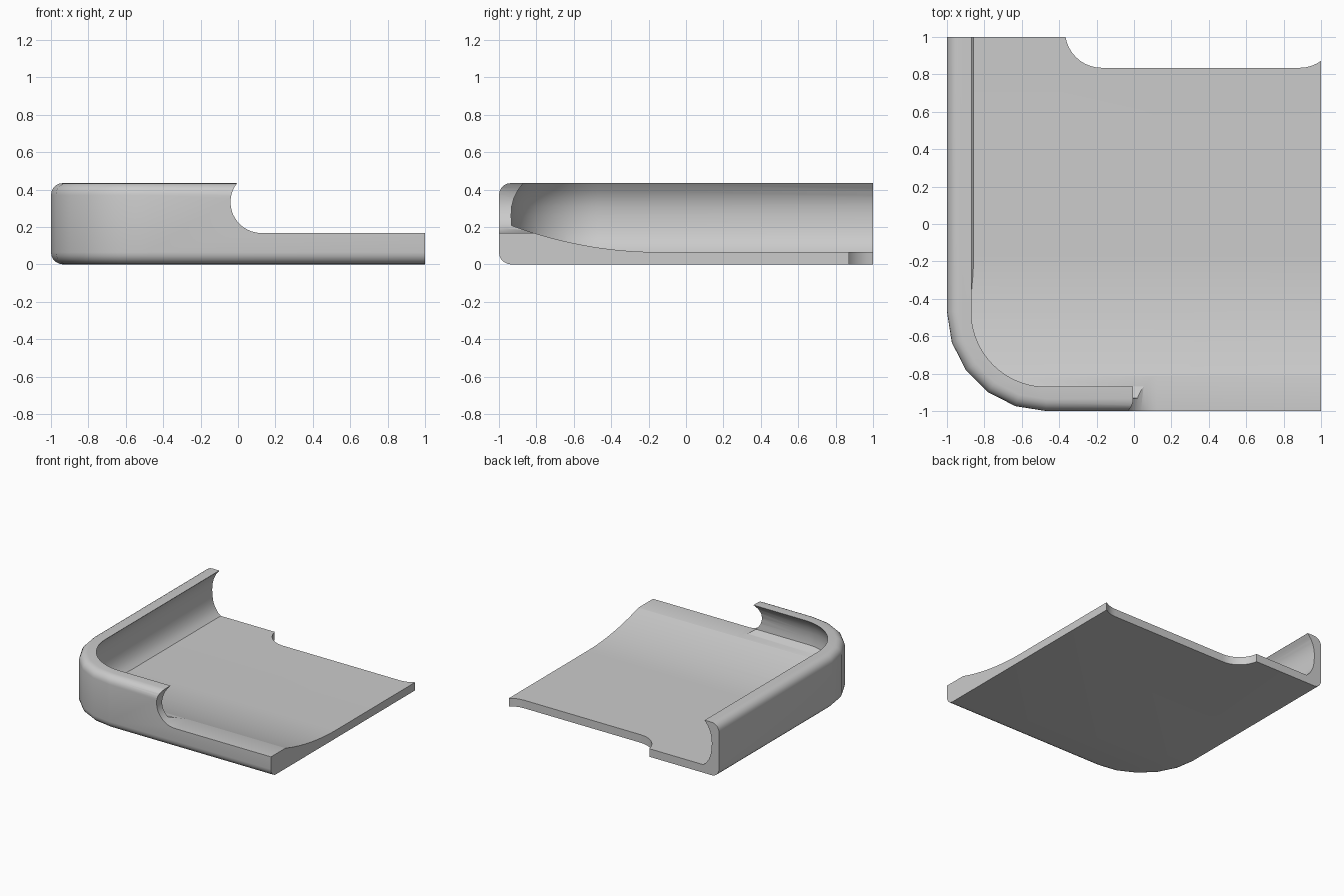
import bpy, bmesh, math

if "Cube" in bpy.data.objects:
    bpy.data.objects.remove(bpy.data.objects["Cube"])

R = 0.53  # outer corner radius in plan


def make_object(name, bm):
    bmesh.ops.recalc_face_normals(bm, faces=bm.faces)
    mesh = bpy.data.meshes.new(name)
    bm.to_mesh(mesh)
    bm.free()
    obj = bpy.data.objects.new(name, mesh)
    bpy.context.collection.objects.link(obj)
    return obj


def stack(name, loops):
    """Solid from a list of matching closed 3D loops."""
    bm = bmesh.new()
    rings = [[bm.verts.new(p) for p in loop] for loop in loops]
    n = len(rings[0])
    for a, b in zip(rings, rings[1:]):
        for i in range(n):
            j = (i + 1) % n
            bm.faces.new((a[i], a[j], b[j], b[i]))
    bm.faces.new(rings[0])
    bm.faces.new(rings[-1])
    return make_object(name, bm)


def outline(inset, z, segments, far):
    """Plan outline with one rounded corner at front left."""
    c, r = R - 1, R - inset
    pts = [(-1 + inset, far, z)]
    for i in range(segments + 1):
        a = math.pi + math.pi / 2 * i / segments
        pts.append((c + r * math.cos(a), c + r * math.sin(a), z))
    return pts + [(far, -1 + inset, z), (far, far, z)]


def cut(target, cutter):
    mod = target.modifiers.new("cut", 'BOOLEAN')
    mod.operation = 'DIFFERENCE'
    mod.solver = 'EXACT'
    mod.object = cutter
    bpy.context.view_layer.objects.active = target
    bpy.ops.object.modifier_apply(modifier=mod.name)
    bpy.data.objects.remove(cutter)


# Outer body, rounded along its lower and upper edges
H, B = 0.435, 0.065
steps = [math.pi / 2 * i / 5 for i in range(6)]
sections = [(B * (1 - math.sin(a)), B * (1 - math.cos(a))) for a in steps]
sections += [(d, H - z) for d, z in reversed(sections)]
tray = stack("corner_tray", [outline(d, z, 5, 1) for d, z in sections])

# Hollow with concave walls that curl in to a lip
hollow_profile = [(0.17, 0.04), (0.143, 0.066), (0.115, 0.09), (0.092, 0.125),
                  (0.076, 0.165), (0.068, 0.21), (0.065, 0.26), (0.068, 0.31),
                  (0.080, 0.355), (0.100, 0.395), (0.13, 0.434), (0.13, 0.6)]
hollow = stack("hollow_cutter", [outline(d, z, 20, 1.2) for d, z in hollow_profile])

# Floor that sweeps up toward the front
floor = [(1.4, -0.2), (1.4, 0.066)]
for i in range(17):
    t = i / 16
    floor.append((-0.15 - 1.05 * t, 0.066 + 0.104 * (1.05 * t / 0.67) ** 2))
floor.append((-1.2, -0.2))
floor_block = stack("floor_block", [[(x, y, z) for y, z in floor] for x in (-1.3, 1.4)])
cut(hollow, floor_block)
cut(tray, hollow)

# Low opening in the front wall, with a rounded end
cx, cz, r = 0.125, 0.333, 0.165
opening = [(1.3, 0.6), (1.3, cz - r)]
for i in range(21):
    a = math.radians(270 - 130 * i / 20)
    opening.append((cx + r * math.cos(a), cz + r * math.sin(a)))
opening.append((opening[-1][0], 0.6))
cut(tray, stack("front_opening_cutter",
                [[(x, y, z) for x, z in opening] for y in (-1.3, -0.6)]))

# Shallow rounded notch in the back edge
notch = []
for centre, start in ((0.885, 270), (-0.172, 90)):
    for i in range(21):
        a = math.radians(start + 180 * i / 20)
        notch.append((centre + 0.197 * math.cos(a), 1.032 + 0.197 * math.sin(a)))
cut(tray, stack("back_notch_cutter",
                [[(x, y, z) for x, y in notch] for z in (-0.3, 0.7)]))

# One plain colour
grey = bpy.data.materials.new("light_grey")
grey.diffuse_color = (0.6, 0.6, 0.6, 1)
grey.use_nodes = True
grey.node_tree.nodes["Principled BSDF"].inputs["Base Color"].default_value = grey.diffuse_color
tray.data.materials.clear()
tray.data.materials.append(grey)
for poly in tray.data.polygons:
    poly.material_index = 0
bpy.ops.object.select_all(action='DESELECT')
tray.select_set(True)
bpy.context.view_layer.objects.active = tray
bpy.ops.object.shade_smooth_by_angle(angle=math.radians(30))
